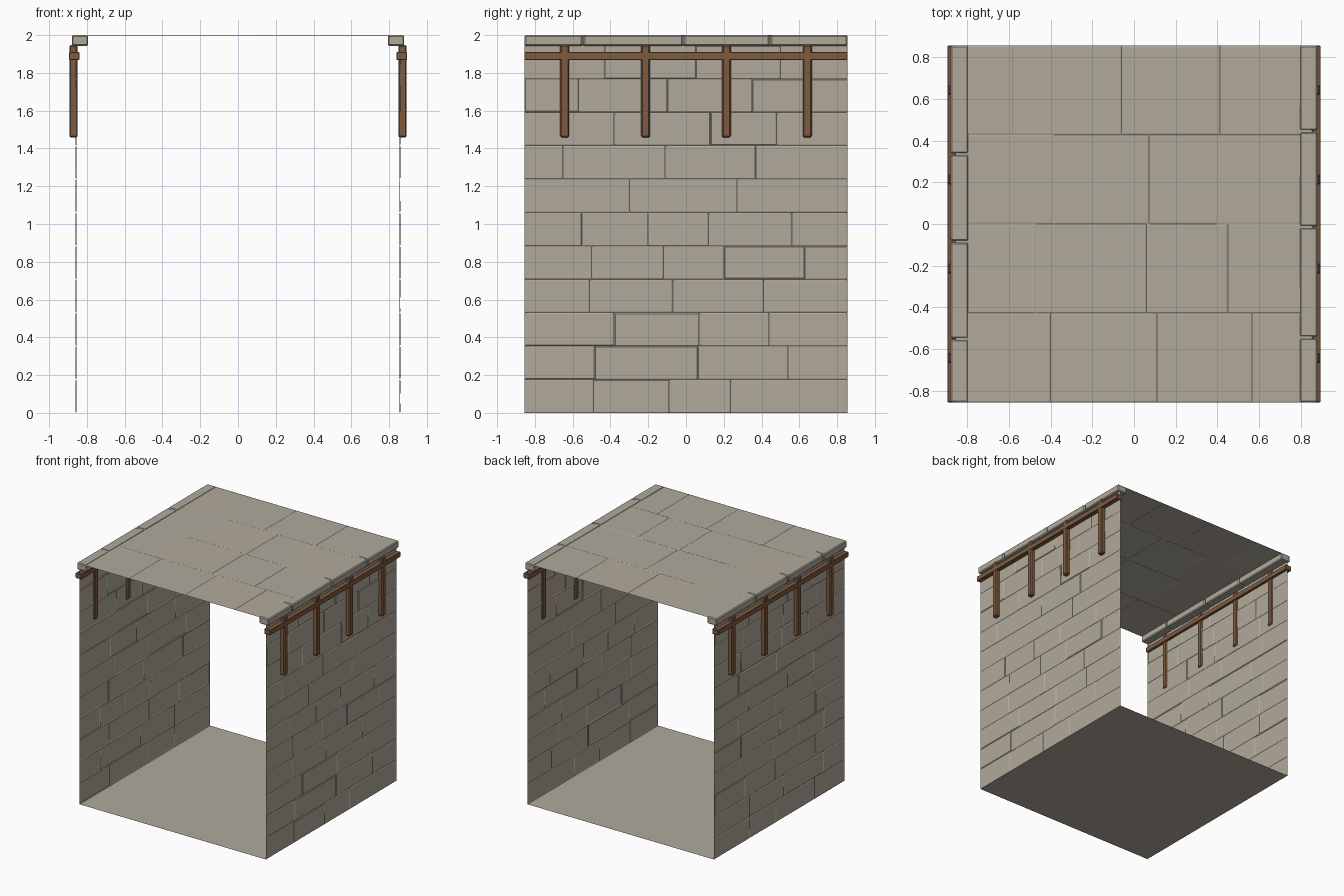
import bpy, bmesh, random
from mathutils import Vector

if "Cube" in bpy.data.objects:
    bpy.data.objects.remove(bpy.data.objects["Cube"])

random.seed(4)
H = 0.855          # half width of the block
WALL_TOP = 1.945
ROWS = 11


def material(name, rgb):
    m = bpy.data.materials.new(name)
    m.diffuse_color = (*rgb, 1)
    m.use_nodes = True
    m.node_tree.nodes["Principled BSDF"].inputs["Base Color"].default_value = m.diffuse_color
    return m


STONE = material("stone", (0.44, 0.40, 0.33))
WOOD = material("wood", (0.21, 0.105, 0.05))


def finish(bm, name, mat):
    me = bpy.data.meshes.new(name)
    bm.to_mesh(me)
    bm.free()
    ob = bpy.data.objects.new(name, me)
    bpy.context.collection.objects.link(ob)
    me.materials.append(mat)
    return ob


def box(name, lo, hi, mat, bevel):
    """Box between two corners with chamfered edges."""
    bm = bmesh.new()
    bmesh.ops.create_cube(bm, size=1)
    lo, hi = Vector(lo), Vector(hi)
    for v in bm.verts:
        v.co = Vector(((a + b) / 2 + c * (b - a) for a, b, c in zip(lo, hi, v.co)))
    bmesh.ops.bevel(bm, geom=bm.edges[:], offset=bevel, segments=1,
                    profile=0.5, affect='EDGES')
    return finish(bm, name, mat)


def slabs(name, rows, height, place, relief):
    """Courses of shallow chamfered stones, each slightly tilted.
    place(u, v, d) maps course position and depth to space."""
    bm = bmesh.new()
    m = 0.006
    for r, joints in enumerate(rows):
        v0, v1 = r * height, (r + 1) * height
        us = [-H, *joints, H]
        for u0, u1 in zip(us, us[1:]):
            outer = [(u0, v0), (u1, v0), (u1, v1), (u0, v1)]
            inner = [(u0 + m, v0 + m), (u1 - m, v0 + m), (u1 - m, v1 - m), (u0 + m, v1 - m)]
            a = [bm.verts.new(place(u, v, 0)) for u, v in outer]
            b = [bm.verts.new(place(u, v, relief * random.uniform(0.3, 1))) for u, v in inner]
            bm.faces.new(b)
            for i in range(4):
                j = (i + 1) % 4
                bm.faces.new((a[i], a[j], b[j], b[i]))
    bmesh.ops.remove_doubles(bm, verts=bm.verts[:], dist=1e-5)
    return finish(bm, name, STONE)


def random_rows(n):
    rows = []
    for _ in range(n):
        u, js = -H + random.uniform(0.2, 0.5), []
        while u < H - 0.2:
            js.append(u)
            u += random.uniform(0.32, 0.55)
        rows.append(js)
    return rows


# Stone side walls
right_rows = [[-0.49, -0.09, 0.235], [-0.48, 0.06, 0.54], [-0.38, 0.07, 0.44],
              [-0.51, -0.07, 0.41], [-0.5, -0.12, 0.2, 0.63], [-0.55, -0.2, 0.12, 0.56],
              [-0.3, 0.27], [-0.65, -0.11, 0.37], [-0.38, 0.13, 0.48],
              [-0.57, -0.1, 0.35], [-0.43, 0.05, 0.5]]
h = WALL_TOP / ROWS
slabs("right_wall", right_rows, h, lambda u, v, d: (H + d, u, v), 0.005)
slabs("left_wall", random_rows(ROWS), h, lambda u, v, d: (-H - d, -u, v), 0.005)

# Paved top
slabs("top_paving", random_rows(4), H / 2, lambda u, v, d: (u, v - H, 1.995 + d), 0.003)

# Flat base
bm = bmesh.new()
bm.faces.new([bm.verts.new(c) for c in ((-H, -H, 0), (-H, H, 0), (H, H, 0), (H, -H, 0))])
finish(bm, "base", STONE)

# Edge stones, timber rails and posts on both sides
for side, s, cuts in (("right", 1, (-0.545, -0.015, 0.445)),
                      ("left", -1, (-0.552, -0.085, 0.335))):
    def span(x0, x1):
        return sorted((s * x0, s * x1))

    ys = [-H - 0.003, *cuts, H + 0.003]
    x0, x1 = span(0.793, 0.88)
    for i, (y0, y1) in enumerate(zip(ys, ys[1:])):
        box(f"{side}_edge_stone_{i}", (x0, y0 + 0.003, 1.942), (x1, y1 - 0.003, 2.0), STONE, 0.007)

    x0, x1 = span(0.839, 0.894)
    box(f"{side}_rail", (x0, -H, 1.868), (x1, H, 1.91), WOOD, 0.003)

    x0, x1 = span(0.849, 0.893)
    for i in range(4):
        y = (i - 1.5) * 0.4285
        box(f"{side}_post_{i}", (x0, y - 0.024, 1.459), (x1, y + 0.024, 1.948), WOOD, 0.007)
